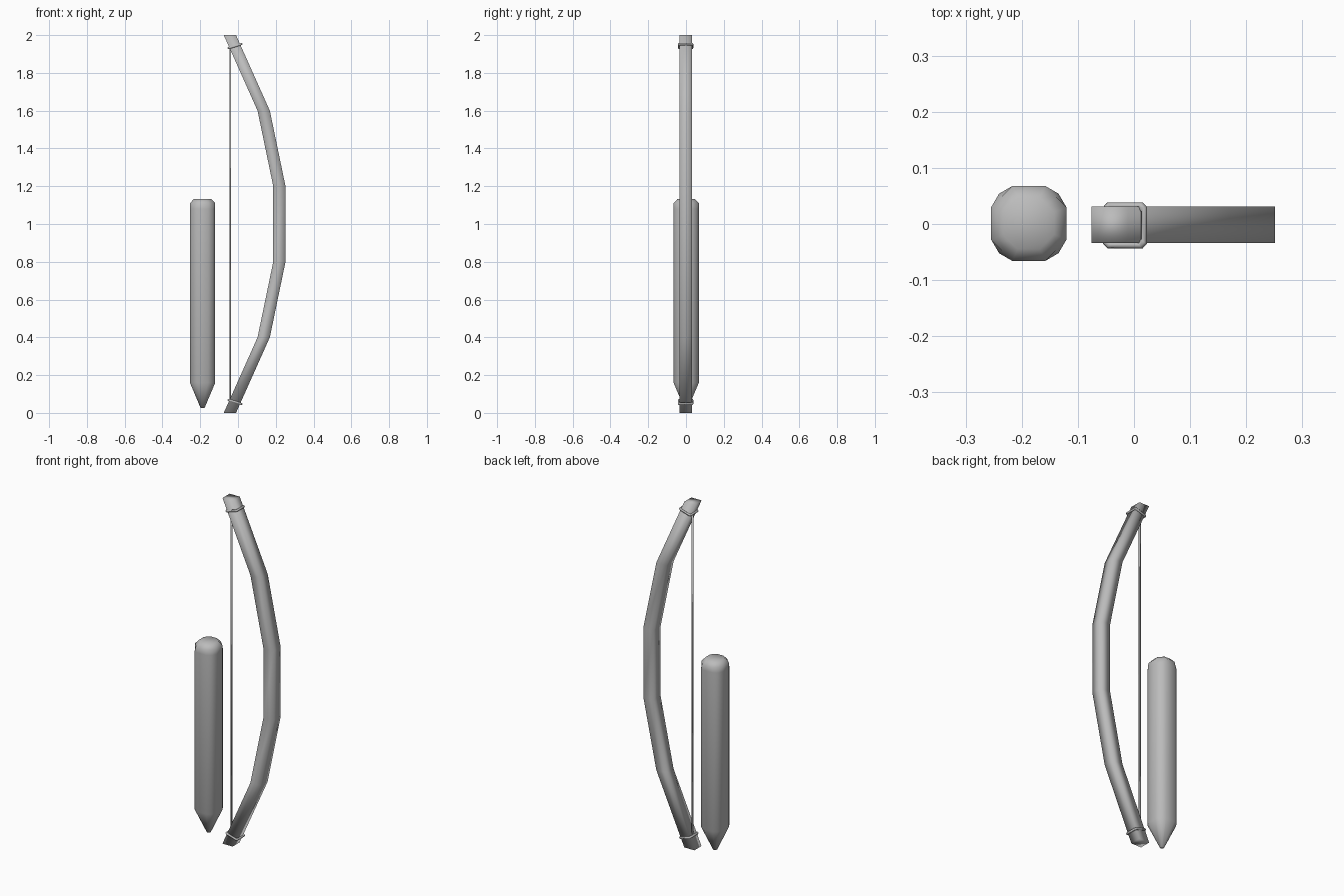
import bpy, bmesh, math
from mathutils import Vector, Matrix

cube = bpy.data.objects.get("Cube")
if cube:
    bpy.data.objects.remove(cube, do_unlink=True)

grey = bpy.data.materials.new("plain grey")
grey.use_nodes = True
COLOUR = (0.5, 0.5, 0.5, 1)
grey.diffuse_color = COLOUR
grey.node_tree.nodes["Principled BSDF"].inputs["Base Color"].default_value = COLOUR


def loft(name, rings, closed=False):
    """Skin a list of equal-length rings; cap the ends unless closed."""
    bm = bmesh.new()
    loops = [[bm.verts.new(p) for p in ring] for ring in rings]
    n = len(loops[0])
    pairs = list(zip(loops, loops[1:]))
    if closed:
        pairs.append((loops[-1], loops[0]))
    for a, b in pairs:
        for i in range(n):
            j = (i + 1) % n
            bm.faces.new((a[i], a[j], b[j], b[i]))
    if not closed:
        bm.faces.new(loops[0])
        bm.faces.new(loops[-1])
    bmesh.ops.recalc_face_normals(bm, faces=bm.faces)
    for f in bm.faces:
        f.smooth = True
    mesh = bpy.data.meshes.new(name)
    bm.to_mesh(mesh)
    bm.free()
    mesh.materials.append(grey)
    ob = bpy.data.objects.new(name, mesh)
    bpy.context.scene.collection.objects.link(ob)
    return ob


def square(x, z, half, y=-0.0015):
    return [(x + sx * half, y + sy * half, z)
            for sx, sy in ((-1, -1), (1, -1), (1, 1), (-1, 1))]


# Bow limb: square section, bent at four points
path = [(-0.043, 0), (0.136, 0.4), (0.219, 0.8),
        (0.219, 1.2), (0.136, 1.6), (-0.043, 2)]
loft("bow_limb", [square(x, z, 0.0325) for x, z in path])

# Bow string
loft("bow_string", [square(-0.04, z, 0.004) for z in (0.05, 1.95)])


# String bindings: square loops with clipped corners, tilted across the limb
def binding(name, z, tilt):
    turn = Matrix.Rotation(tilt, 3, 'Y')
    centre = Vector((-0.016, -0.0025, z))
    outline = [(1, -.8), (1, .8), (.8, 1), (-.8, 1),
               (-1, .8), (-1, -.8), (-.8, -1), (.8, -1)]
    rings = []
    for x, y in outline:
        ring = []
        for k in range(6):
            a = math.tau * k / 6
            r = 0.0355 + 0.0055 * math.cos(a)
            ring.append(centre + turn @ Vector((x * r, y * r, 0.0065 * math.sin(a))))
        rings.append(ring)
    loft(name, rings, closed=True)


binding("upper_binding", 1.942, -0.3)
binding("lower_binding", 0.058, 0.3)


# Stake: twelve-sided shaft, chamfered top and tapered point
def stake_ring(z, scale, corner):
    pts = []
    for q in range(4):
        turn = Matrix.Rotation(q * math.pi / 2, 3, 'Z')
        for x, y in ((0.067, -0.029), (0.067, 0.029), (corner, corner)):
            p = turn @ Vector((x * scale, y * scale, 0))
            pts.append(p + Vector((-0.1875, 0.001, z)))
    return pts


loft("stake", [stake_ring(0.025, 0.15, 0.053), stake_ring(0.16, 1, 0.053),
               stake_ring(1.08, 1, 0.053), stake_ring(1.11, 1, 0.048),
               stake_ring(1.133, 0.68, 0.048)])
